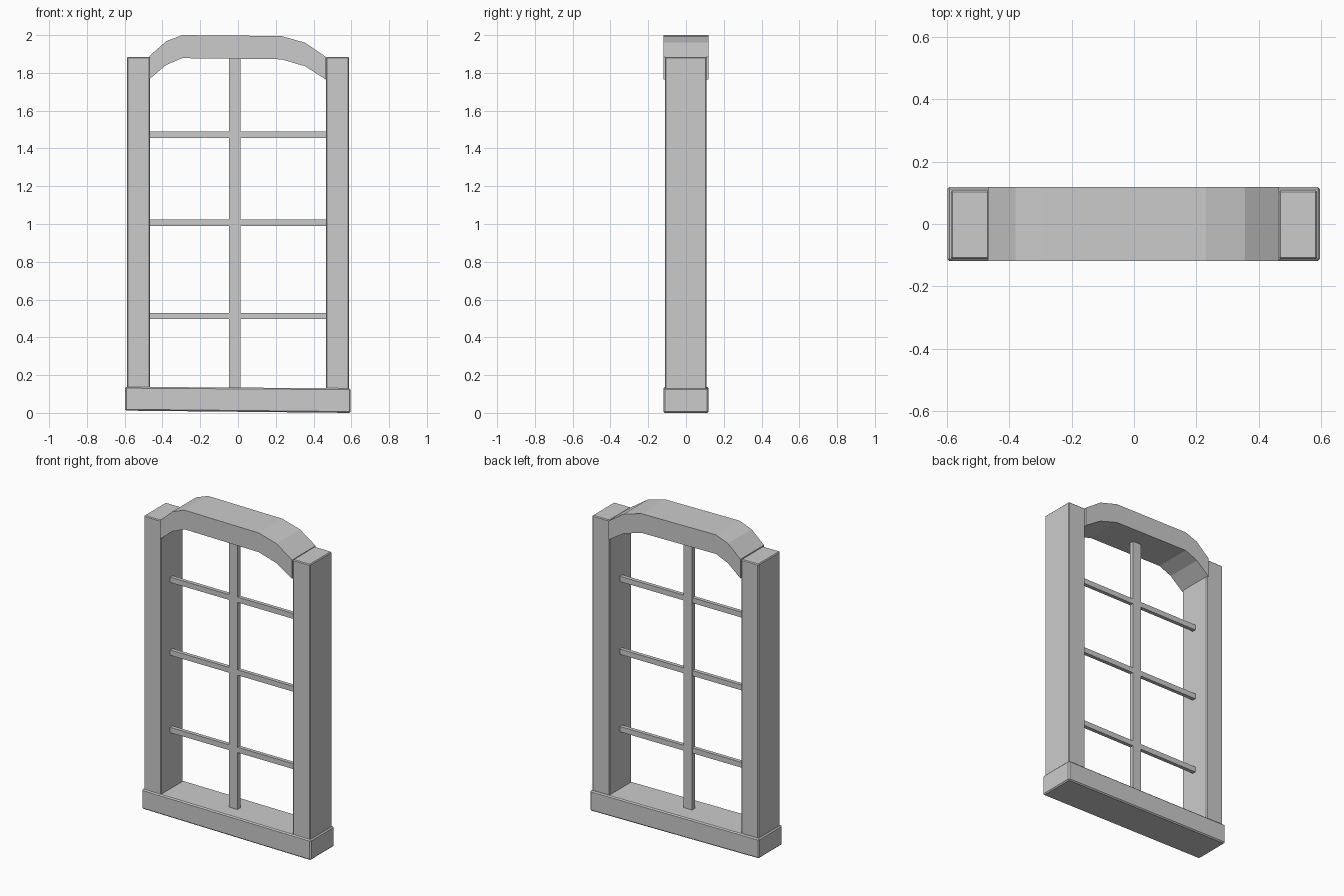
import bpy

if "Cube" in bpy.data.objects:
    bpy.data.objects.remove(bpy.data.objects["Cube"])

def prism(name, profile, y0, y1, bevel=0.0):
    """Extrude an x/z outline (anticlockwise seen from the front) from y0 to y1."""
    n = len(profile)
    verts = [(x, y0, z) for x, z in profile] + [(x, y1, z) for x, z in profile]
    faces = [tuple(range(n)), tuple(reversed(range(n, 2 * n)))]
    faces += [(i, i + n, (i + 1) % n + n, (i + 1) % n) for i in range(n)]
    mesh = bpy.data.meshes.new(name)
    mesh.from_pydata(verts, [], faces)
    obj = bpy.data.objects.new(name, mesh)
    bpy.context.collection.objects.link(obj)
    if bevel:
        mod = obj.modifiers.new("chamfer", 'BEVEL')
        mod.width = bevel
        mod.segments = 1
    return obj

def box(name, x0, x1, y0, y1, z0, z1, bevel=0.0):
    return prism(name, [(x0, z0), (x1, z0), (x1, z1), (x0, z1)], y0, y1, bevel)

# Sill, slightly out of level like hand-cut timber
prism("sill", [(-0.598, 0.012), (0.596, 0.0), (0.596, 0.13), (-0.598, 0.138)],
      -0.119, 0.119, 0.007)

# Side posts
box("left_post", -0.587, -0.465, -0.112, 0.108, 0.125, 1.885, 0.005)
box("right_post", 0.465, 0.587, -0.112, 0.108, 0.125, 1.885, 0.005)

# Faceted arched lintel
outer = [(-0.468, 1.89), (-0.38, 1.968), (-0.295, 2.0),
         (0.23, 1.995), (0.355, 1.96), (0.465, 1.885)]
inner = [(-0.468, 1.768), (-0.38, 1.842), (-0.295, 1.878),
         (0.23, 1.872), (0.355, 1.835), (0.465, 1.765)]
prism("arched_lintel", inner + outer[::-1], -0.119, 0.119)

# Glazing bars
box("vertical_bar", -0.048, 0.012, -0.024, 0.007, 0.13, 1.88)
for i, z in enumerate((0.513, 1.007, 1.472)):
    box(f"horizontal_bar_{i + 1}", -0.467, 0.467, -0.02, 0.004, z - 0.017, z + 0.017)
